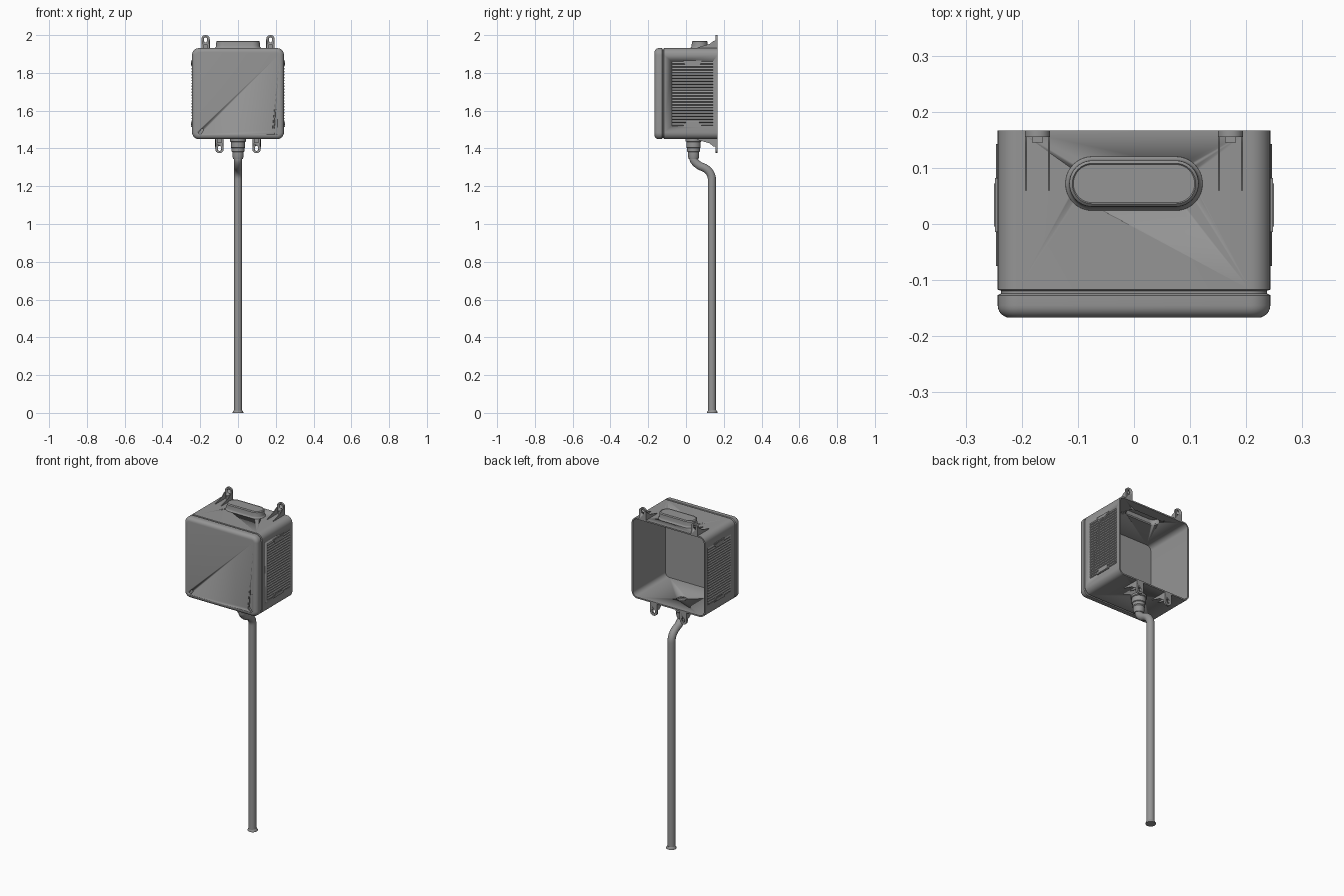
import bpy, bmesh
from math import pi, cos, sin, radians
from mathutils import Vector, Matrix

cube = bpy.data.objects.get("Cube")
if cube:
    bpy.data.objects.remove(cube)

grey = bpy.data.materials.new("mid grey")
grey.use_nodes = True
GREY = (0.3, 0.3, 0.3, 1)
grey.diffuse_color = GREY
grey.node_tree.nodes["Principled BSDF"].inputs["Base Color"].default_value = GREY


def finish(name, bm, smooth=True):
    bmesh.ops.recalc_face_normals(bm, faces=bm.faces)
    me = bpy.data.meshes.new(name)
    bm.to_mesh(me)
    bm.free()
    me.materials.append(grey)
    ob = bpy.data.objects.new(name, me)
    bpy.context.collection.objects.link(ob)
    if smooth:
        bpy.ops.object.select_all(action='DESELECT')
        ob.select_set(True)
        bpy.context.view_layer.objects.active = ob
        bpy.ops.object.shade_smooth_by_angle(angle=radians(35))
    return ob


def rounded(w, h, r, n=8):
    """2D outline of a rounded rectangle with half sizes w, h."""
    pts = []
    for k, (sx, sy) in enumerate([(1, 1), (-1, 1), (-1, -1), (1, -1)]):
        for i in range(n + 1):
            a = (k + i / n) * pi / 2
            pts.append((sx * (w - r) + r * cos(a), sy * (h - r) + r * sin(a)))
    return pts


def loft(name, rings):
    """Skin equal-length rings of 3D points and cap both ends."""
    bm = bmesh.new()
    loops = [[bm.verts.new(p) for p in ring] for ring in rings]
    for a, b in zip(loops, loops[1:]):
        for i in range(len(a)):
            j = (i + 1) % len(a)
            bm.faces.new((a[i], a[j], b[j], b[i]))
    bm.faces.new(loops[0])
    bm.faces.new(loops[-1])
    return finish(name, bm)


def prism(name, outline, depth, matrix):
    """Extrude a 2D outline along local z, then place it."""
    rings = [[matrix @ Vector((x, y, z)) for x, y in outline] for z in (0, depth)]
    return loft(name, rings)


def cut(target, cutter):
    cutter.hide_render = True
    cutter.hide_set(True)
    cutter.display_type = 'WIRE'
    mod = target.modifiers.new("cut", 'BOOLEAN')
    mod.object = cutter
    mod.operation = 'DIFFERENCE'
    mod.solver = 'EXACT'


def axes(x, y, z, origin):
    return Matrix.Translation(origin) @ Matrix((x, y, z)).transposed().to_4x4()


# Housing: open at the back, seam groove, rounded lid
HALF, MID = 0.243, 1.69


def shell_ring(y, inset):
    return [(x, y, MID + z) for x, z in rounded(HALF - inset, HALF - 0.002 - inset, 0.036 - inset)]


section = [(-0.14, 0.008), (0.167, 0.008), (0.167, 0), (-0.117, 0), (-0.119, 0.006),
           (-0.124, 0.006), (-0.127, 0.0)]
section += [(-0.145 - 0.022 * sin(a * pi / 12), 0.022 * (1 - cos(a * pi / 12))) for a in range(7)]
housing = loft("housing", [shell_ring(y, i) for y, i in section])

# Hollow oval boss on the roof
def boss_ring(z, w, y=0.072):
    return [(px, y + py, z) for px, py in rounded(0.074 + w, w, w - 0.0005, 10)]


boss = [(1.955, 0.034), (1.924, 0.034), (1.924, 0.049), (1.932, 0.048), (1.936, 0.044),
        (1.942, 0.042), (1.965, 0.041), (1.970, 0.036), (1.968, 0.034)]
loft("roof_boss", [boss_ring(z, w) for z, w in boss])
cut(housing, loft("boss_cutter", [boss_ring(z, 0.034) for z in (1.91, 1.95)]))


def turned(name, profile, y, n=32):
    return loft(name, [[(r * cos(2 * pi * i / n), y + r * sin(2 * pi * i / n), z) for i in range(n)]
                       for r, z in profile])


# Cable gland under the floor, with its opening
cut(housing, turned("gland_cutter", [(0.03, 1.43), (0.03, 1.47)], 0.04))
turned("cable_gland", [(0.024, 1.44), (0.03, 1.44), (0.03, 1.452), (0.042, 1.452), (0.042, 1.438),
                       (0.038, 1.435), (0.038, 1.405), (0.034, 1.402), (0.034, 1.385),
                       (0.03, 1.38), (0.03, 1.36), (0.026, 1.345), (0.02, 1.345)], 0.04)

# Conduit: S bend, then straight down to a flared foot
curve = bpy.data.curves.new("conduit", 'CURVE')
curve.dimensions = '3D'
curve.bevel_depth = 0.022
curve.bevel_resolution = 5
curve.use_fill_caps = True
curve.materials.append(grey)
spline = curve.splines.new('BEZIER')
path = [((0.04, 1.37), (0, 0.02)), ((0.04, 1.345), (0, 0.012)), ((0.086, 1.302), (-0.022, 0.007)),
        ((0.137, 1.235), (0, 0.038)), ((0.137, 0.004), (0, 0.1))]
spline.bezier_points.add(len(path) - 1)
for bp, ((y, z), (dy, dz)) in zip(spline.bezier_points, path):
    bp.co = (0, y, z)
    bp.handle_left = (0, y + dy, z + dz)
    bp.handle_right = (0, y - dy, z - dz)
conduit = bpy.data.objects.new("conduit", curve)
bpy.context.collection.objects.link(conduit)
turned("conduit_foot", [(0.028, 0), (0.028, 0.004), (0.022, 0.014)], 0.139)

# Mounting tabs with slotted ears and two gussets each
def mounting_tab(name, x, base, tip, up):
    height = tip - base
    mid, half = abs(height) / 2, 0.0225
    place = axes((1, 0, 0), (0, 0, up), (0, 1, 0), (x, 0.155, (base + tip) / 2))
    outline = [(px, py if py > 0 else -mid - 0.006) for px, py in rounded(half, mid, half - 0.001)]
    outline = [p for p in outline if p[1] > 0] + [(-half, -mid - 0.006), (half, -mid - 0.006)]
    tab = prism(name, outline, 0.012, place)
    slot = place @ Matrix.Translation((0, mid - 0.025, -0.01))
    cut(tab, prism(name + "_slot_cutter", rounded(0.008, 0.013, 0.0075), 0.04, slot))
    profile = [(0.06, -0.006), (0.06, 0.003), (0.125, 0.022), (0.145, 0.038), (0.156, 0.04), (0.156, -0.006)]
    for side in (-1, 1):
        gx = x + side * 0.0205 - 0.002
        prism(name + "_gusset", profile, 0.004, axes((0, 1, 0), (0, 0, up), (1, 0, 0), (gx, 0, base)))
    foot = [(0.145, -0.006), (0.145, 0.02), (0.156, 0.02), (0.156, -0.006)]
    prism(name + "_web", foot, 0.02, axes((0, 1, 0), (0, 0, up), (1, 0, 0), (x - 0.01, 0, base)))


for sx, label in ((1, "left"), (-1, "right")):
    mounting_tab(label + "_top_tab", sx * 0.172, 1.931, 2.0, 1)
    mounting_tab(label + "_bottom_tab", sx * 0.098, 1.449, 1.375, -1)

    # Louvred side vent: slats stepped out from a shallow recess
    y0, y1, z0, z1, count = -0.075, 0.143, 1.52, 1.86, 22
    pocket = [(y0, z0), (y1, z0), (y1, z1), (y0, z1)]
    side = axes((0, 1, 0), (0, 0, 1), (sx, 0, 0), (sx * 0.239, 0, 0))
    cut(housing, prism(label + "_vent_cutter", pocket, 0.02, side))
    pitch = (z1 - z0) / count
    for i in range(count):
        z = z0 + i * pitch
        slat = [(0, z), (0, z + pitch), (0.004, z + pitch), (0.0075, z + pitch * 0.6), (0.0075, z + 0.005)]
        prism(label + "_vent_slat", slat, y1 - y0,
              axes((sx, 0, 0), (0, 0, 1), (0, 1, 0), (sx * 0.2385, y0, 0)))

    # Trapezoid snap clips at the top and bottom of the vent
    for z, up in ((1.866, -1), (1.514, 1)):
        clip = [(-0.048, 0), (0.048, 0), (0.048, 0.014), (0.032, 0.026), (-0.032, 0.026), (-0.048, 0.014)]
        place = axes((0, 1, 0), (0, 0, up), (sx, 0, 0), (sx * 0.239, 0.034, z))
        prism(label + "_vent_clip", clip, 0.0085, place)
        inner = [(y * 0.8, 0.004 + w * 0.6) for y, w in clip]
        prism(label + "_vent_clip_face", inner, 0.0105, place)

    # Slanted oval slots near the lower corners of the lid
    tilt = Matrix.Rotation(sx * radians(35), 4, 'Y')
    place = Matrix.Translation((sx * 0.195, -0.16, 1.49)) @ tilt.inverted() @ Matrix.Rotation(pi / 2, 4, 'X')
    cut(housing, prism(label + "_lid_slot_cutter", rounded(0.0075, 0.0175, 0.007), 0.02, place))
